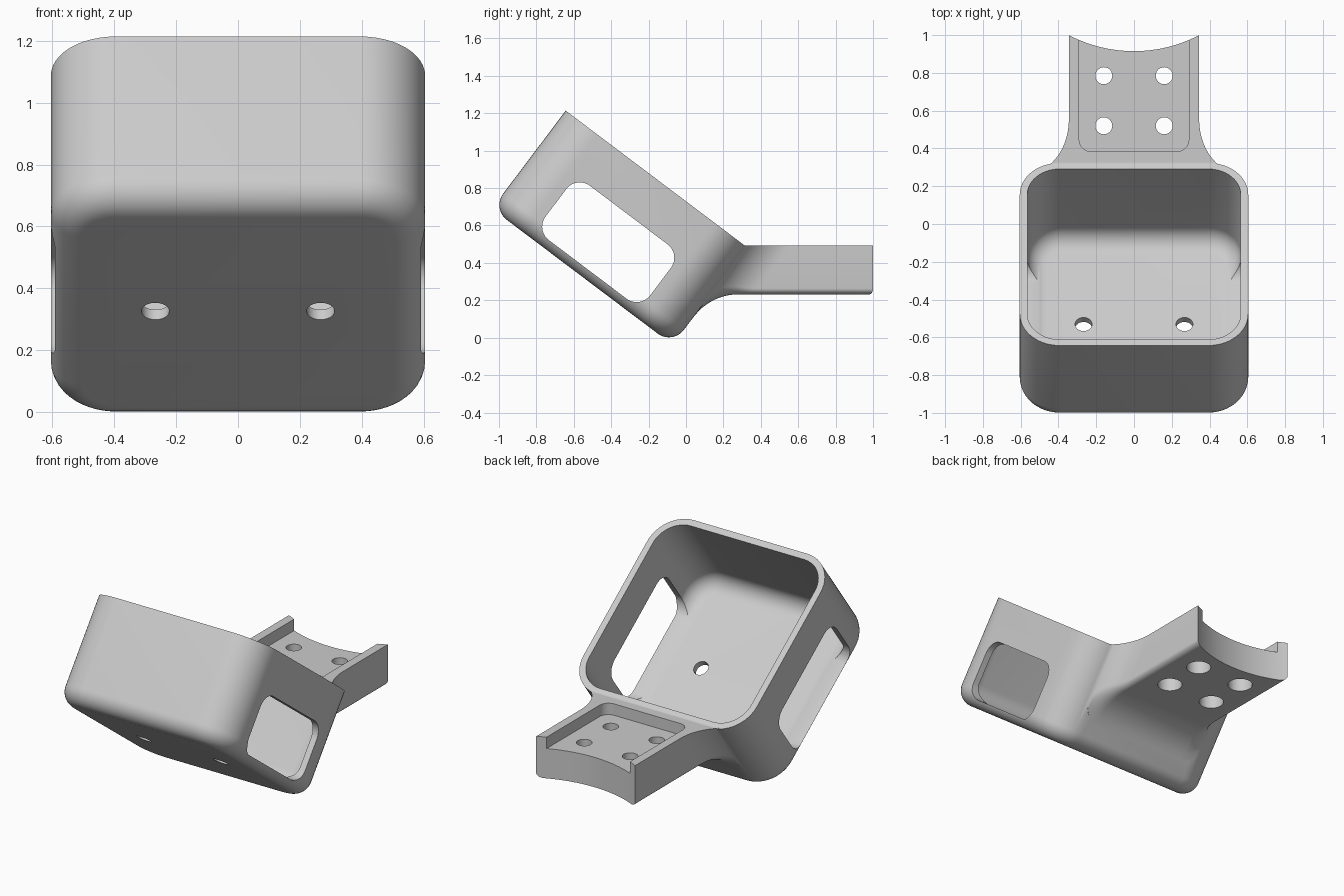
import bpy, bmesh, math
from mathutils import Vector

if "Cube" in bpy.data.objects:
    bpy.data.objects.remove(bpy.data.objects["Cube"], do_unlink=True)

grey = bpy.data.materials.new("light_grey")
grey.use_nodes = True
grey.diffuse_color = (0.6, 0.6, 0.6, 1)
grey.node_tree.nodes["Principled BSDF"].inputs["Base Color"].default_value = (0.6, 0.6, 0.6, 1)

TILT = math.radians(37)
C, S = math.cos(TILT), math.sin(TILT)
HALF, WALL, DEPTH, CORNER, FILLET = 0.605, 0.04, 0.656, 0.21, 0.1


def tilted(x, v, n):
    """Tray frame: v runs down the slope, n is the height above the rim."""
    return Vector((x, -0.16 + C * v + S * n, 0.85 - S * v + C * n))


def rounded_rect(hx, hy, r, steps=12):
    pts = []
    for k, (sx, sy) in enumerate(((1, 1), (-1, 1), (-1, -1), (1, -1))):
        for i in range(steps + 1):
            a = math.pi / 2 * (k + i / steps)
            pts.append((sx * (hx - r) + r * math.cos(a), sy * (hy - r) + r * math.sin(a)))
    return pts


def circle(r, cx=0, cy=0, steps=48):
    return [(cx + r * math.cos(2 * math.pi * i / steps),
             cy + r * math.sin(2 * math.pi * i / steps)) for i in range(steps)]


def loft(name, rings):
    bm = bmesh.new()
    rows = [[bm.verts.new(p) for p in ring] for ring in rings]
    n = len(rows[0])
    for a, b in zip(rows, rows[1:]):
        for i in range(n):
            j = (i + 1) % n
            bm.faces.new((a[i], a[j], b[j], b[i]))
    bm.faces.new(rows[0])
    bm.faces.new(rows[-1])
    bmesh.ops.recalc_face_normals(bm, faces=bm.faces[:])
    mesh = bpy.data.meshes.new(name)
    bm.to_mesh(mesh)
    bm.free()
    mesh.materials.append(grey)
    ob = bpy.data.objects.new(name, mesh)
    bpy.context.collection.objects.link(ob)
    return ob


def prism(name, outline, lo, hi):
    return loft(name, [[Vector((x, y, z)) for x, y in outline] for z in (lo, hi)])


def combine(target, tool, operation):
    mod = target.modifiers.new(tool.name, "BOOLEAN")
    mod.operation, mod.object, mod.solver = operation, tool, "EXACT"
    bpy.context.view_layer.objects.active = target
    bpy.ops.object.modifier_apply(modifier=mod.name)
    bpy.data.objects.remove(tool, do_unlink=True)


def tub(name, inset, top, depth):
    """Rounded square tub with a filleted floor."""
    levels = [(0, top)]
    for i in range(11):
        a = math.pi / 2 * i / 10
        levels.append((FILLET * (1 - math.cos(a)), -depth + FILLET * (1 - math.sin(a))))
    return loft(name, [[tilted(x, v, n) for x, v in
                        rounded_rect(HALF - inset - k, HALF - inset - k, CORNER - inset - k)]
                       for k, n in levels])


def arm_section(d):
    """Arm outline parallel to the tray's back wall, at distance d from it."""
    reach, r, under = 0.18, 0.23, 0.3
    drop = max(0, reach - d)
    flare = r - math.sqrt(r * r - drop * drop)
    hw = 0.345 + flare
    top = max(0, (0.006 + S * d) / C)
    tangent = under * math.tan(math.pi / 4 - TILT / 2)
    low = -0.318
    if d < C * tangent:
        e = under - max(d, 0)
        bottom = low - tangent + math.sqrt(max(0, under ** 2 - e ** 2))
    else:
        bottom = low + d * S / C
    rc = 0.04 + flare * 0.8
    pts = [(hw, top), (-hw, top)]
    for side in (-1, 1):
        for i in range(9):
            a = math.pi / 2 * i / 8
            if side == 1:
                a = math.pi / 2 - a
            pts.append((side * (hw - rc + rc * math.cos(a)), bottom + rc * (1 - math.sin(a))))
    return [tilted(x, HALF + d, n) for x, n in pts]


# Tray shell and mounting arm
cradle = tub("tilted_cradle", 0, 0, DEPTH)
stations = [-0.034, -0.025, -0.015, -0.006] + [0.2 * (i / 18) ** 1.5 for i in range(19)] + [0.8]
combine(cradle, loft("arm", [arm_section(d) for d in stations]), "UNION")
combine(cradle, tub("cavity", WALL, 0.3, DEPTH - WALL), "DIFFERENCE")

# Side windows, straight through both walls
window = rounded_rect(0.35, 0.182, 0.09)
combine(cradle, loft("window", [[tilted(x, v, n - 0.425) for v, n in window]
                                for x in (-1, 1)]), "DIFFERENCE")

# Concave arm end and open pocket
combine(cradle, prism("end_scoop", circle(0.742, 0, 1.657, 160), -0.5, 1.5), "DIFFERENCE")
pocket = [(x, y + 0.885) for x, y in rounded_rect(0.29, 0.5, 0.06)]
combine(cradle, prism("pocket", pocket, 0.42, 0.8), "DIFFERENCE")

# Screw holes: counterbored in the arm, plain in the tray floor
for side in (-1, 1):
    for y in (0.52, 0.785):
        combine(cradle, prism("screw_hole", circle(0.045, side * 0.16, y), 0.1, 0.6), "DIFFERENCE")
        combine(cradle, prism("counterbore", circle(0.072, side * 0.16, y), 0.1, 0.34), "DIFFERENCE")
    combine(cradle, loft("floor_hole", [[tilted(x, v, n) for x, v in circle(0.045, side * 0.267)]
                                        for n in (-0.8, -0.55)]), "DIFFERENCE")

bpy.ops.object.select_all(action="DESELECT")
cradle.select_set(True)
bpy.context.view_layer.objects.active = cradle
bpy.ops.object.shade_smooth_by_angle(angle=math.radians(30))
